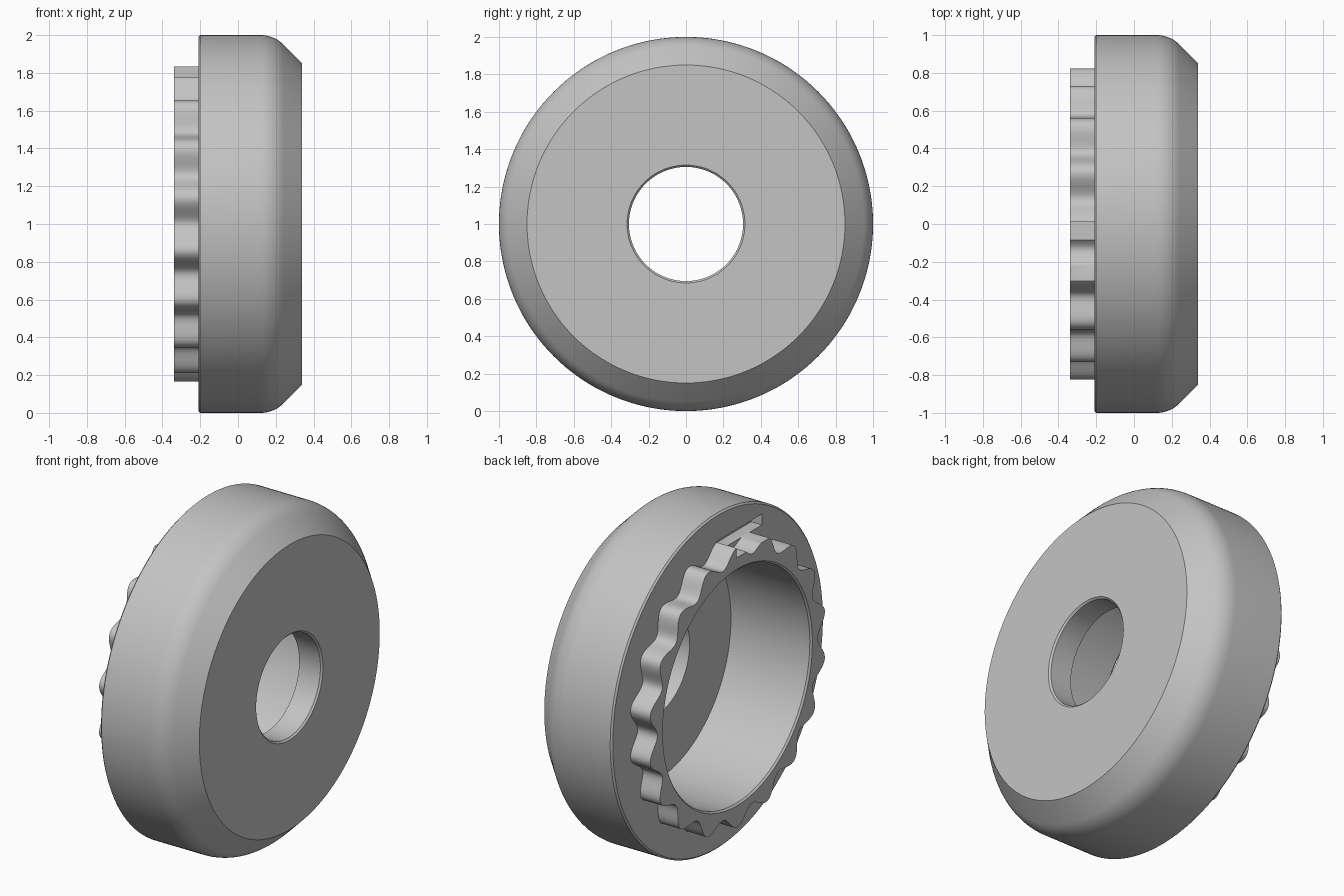
import bpy, bmesh, math

if "Cube" in bpy.data.objects:
    bpy.data.objects.remove(bpy.data.objects["Cube"])

SEGMENTS = 360
LOBES = 18

grey = bpy.data.materials.new("grey")
grey.diffuse_color = (0.55, 0.55, 0.55, 1)
grey.use_nodes = True
grey.node_tree.nodes["Principled BSDF"].inputs["Base Color"].default_value = grey.diffuse_color


def scallop(a):
    # wavy outer radius of the rear collar, with one lobe at the top
    return 0.795 + 0.04 * math.cos(LOBES * a)


def lathe(name, profile):
    # closed (x, radius) profile spun round the x axis; a radius may vary by angle
    bm = bmesh.new()
    rings = []
    for i in range(SEGMENTS):
        a = 2 * math.pi * i / SEGMENTS
        ring = []
        for x, r in profile:
            r = r(a) if callable(r) else r
            ring.append(bm.verts.new((x, r * math.sin(a), 1 + r * math.cos(a))))
        rings.append(ring)
    n = len(profile)
    for i in range(SEGMENTS):
        p, q = rings[i], rings[(i + 1) % SEGMENTS]
        for j in range(n):
            k = (j + 1) % n
            bm.faces.new((p[j], p[k], q[k], q[j]))
    bmesh.ops.recalc_face_normals(bm, faces=bm.faces)
    mesh = bpy.data.meshes.new(name)
    bm.to_mesh(mesh)
    bm.free()
    ob = bpy.data.objects.new(name, mesh)
    bpy.context.collection.objects.link(ob)
    mesh.materials.append(grey)
    return ob


# rounded shoulder leading into the 45 degree front chamfer
shoulder = [(0.12 + 0.17 * math.sin(math.radians(t)), 0.83 + 0.17 * math.cos(math.radians(t)))
            for t in range(0, 46, 5)]

# hollow cap: scalloped collar, rear face, rim, shoulder, front face, hole, bore
cap = lathe("scalloped_cap",
            [(-0.34, 0.705), (-0.34, scallop), (-0.21, scallop), (-0.21, 0.99), (-0.20, 1.0)]
            + shoulder
            + [(0.34, 0.85), (0.34, 0.315), (0.33, 0.305), (0.19, 0.305),
               (0.19, 0.695), (-0.33, 0.695)])

# slot cut across the rear face and the top lobes
y0, y1, z0, z1, x0, x1 = -0.415, 0.01, 1.775, 1.84, -0.40, -0.14
bpy.ops.mesh.primitive_cube_add(size=1, location=((x0 + x1) / 2, (y0 + y1) / 2, (z0 + z1) / 2))
cutter = bpy.context.object
cutter.name = "slot_cutter"
cutter.scale = (x1 - x0, y1 - y0, z1 - z0)
cutter.hide_render = True
cutter.data.materials.append(grey)

bpy.ops.object.select_all(action='DESELECT')
cap.select_set(True)
bpy.context.view_layer.objects.active = cap
cut = cap.modifiers.new("slot", 'BOOLEAN')
cut.operation = 'DIFFERENCE'
cut.solver = 'EXACT'
cut.object = cutter
bpy.ops.object.modifier_apply(modifier=cut.name)
bpy.data.objects.remove(cutter)

bpy.ops.object.shade_smooth_by_angle(angle=math.radians(30))
